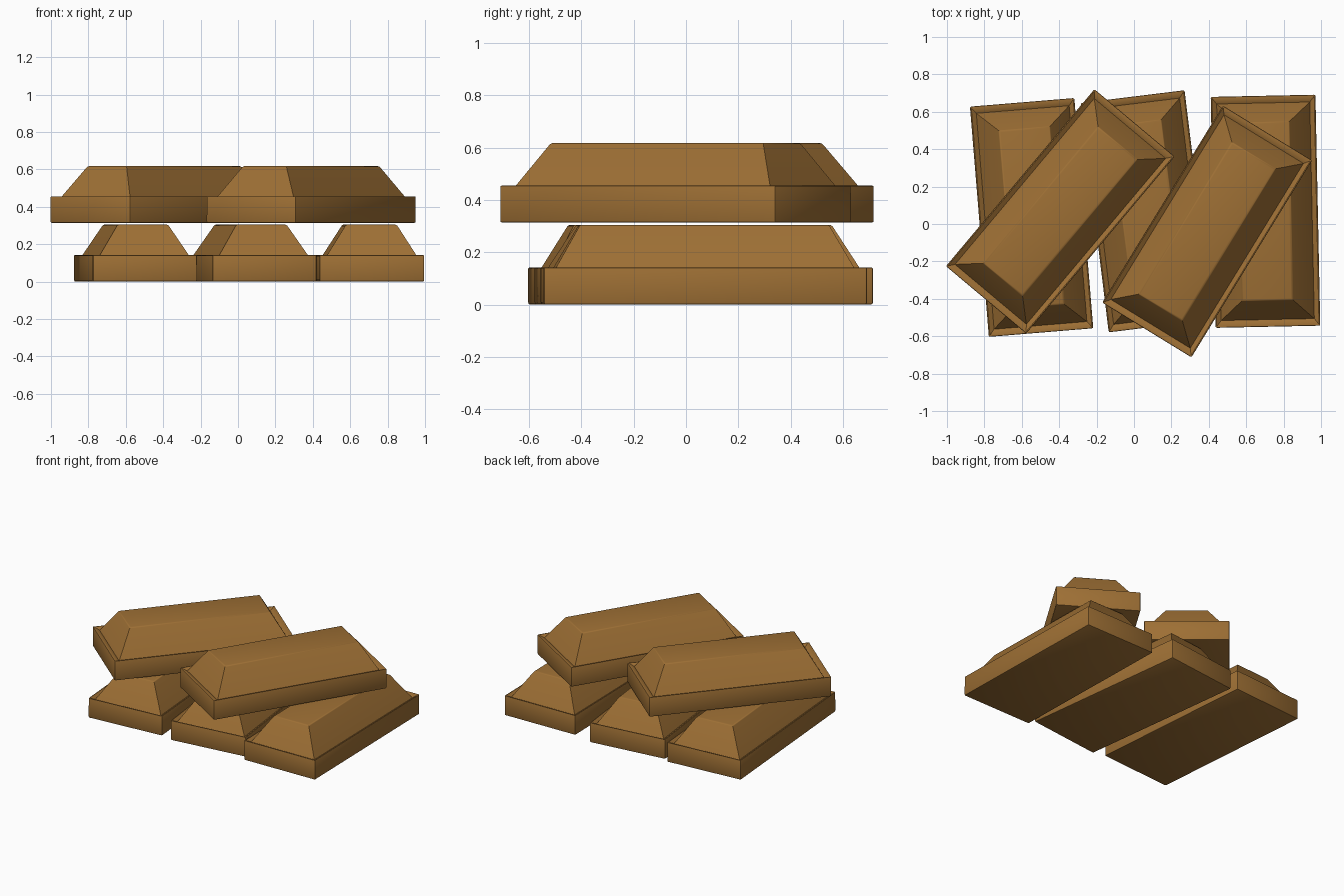
import bpy, bmesh, math

if "Cube" in bpy.data.objects:
    bpy.data.objects.remove(bpy.data.objects["Cube"])

brown = bpy.data.materials.new("golden_brown")
brown.diffuse_color = (0.34, 0.16, 0.035, 1)
brown.use_nodes = True
brown.node_tree.nodes["Principled BSDF"].inputs["Base Color"].default_value = brown.diffuse_color

# Half width, half length and height of each ring, from the base to the top face
RINGS = [(0.28, 0.6175, 0.0), (0.28, 0.6175, 0.145),
         (0.249, 0.579, 0.125), (0.135, 0.475, 0.305)]


def make_bar(name, x, y, z, angle):
    """Ingot: flat base, shallow groove inside the rim, sloped raised top."""
    bm = bmesh.new()
    rings = [[bm.verts.new((sx * w, sy * l, h))
              for sx, sy in ((-1, -1), (1, -1), (1, 1), (-1, 1))]
             for w, l, h in RINGS]
    bm.faces.new(rings[0][::-1])
    bm.faces.new(rings[-1])
    for low, high in zip(rings, rings[1:]):
        for i in range(4):
            j = (i + 1) % 4
            bm.faces.new((low[i], low[j], high[j], high[i]))
    bmesh.ops.recalc_face_normals(bm, faces=bm.faces[:])
    # Slightly rounded edges, leaving the groove sharp
    groove = set(rings[2])
    edges = [e for e in bm.edges if not groove & set(e.verts)]
    bmesh.ops.bevel(bm, geom=edges, offset=0.008, segments=2,
                    profile=0.5, affect='EDGES')
    mesh = bpy.data.meshes.new(name)
    bm.to_mesh(mesh)
    bm.free()
    mesh.materials.append(brown)
    bar = bpy.data.objects.new(name, mesh)
    bpy.context.collection.objects.link(bar)
    bar.location = (x, y, z)
    bar.rotation_euler.z = math.radians(angle)
    bpy.ops.object.select_all(action='DESELECT')
    bar.select_set(True)
    bpy.context.view_layer.objects.active = bar
    bpy.ops.object.shade_smooth_by_angle(angle=math.radians(35))


# Three bars on the ground
make_bar("lower_bar_left", -0.5475, 0.035, 0, 4.7)
make_bar("lower_bar_middle", 0.0675, 0.068, 0, 7)
make_bar("lower_bar_right", 0.703, 0.068, 0, 1.2)
# Two bars laid across them
make_bar("upper_bar_left", -0.394, 0.0675, 0.313, -40)
make_bar("upper_bar_right", 0.391, -0.04, 0.313, -31.5)
